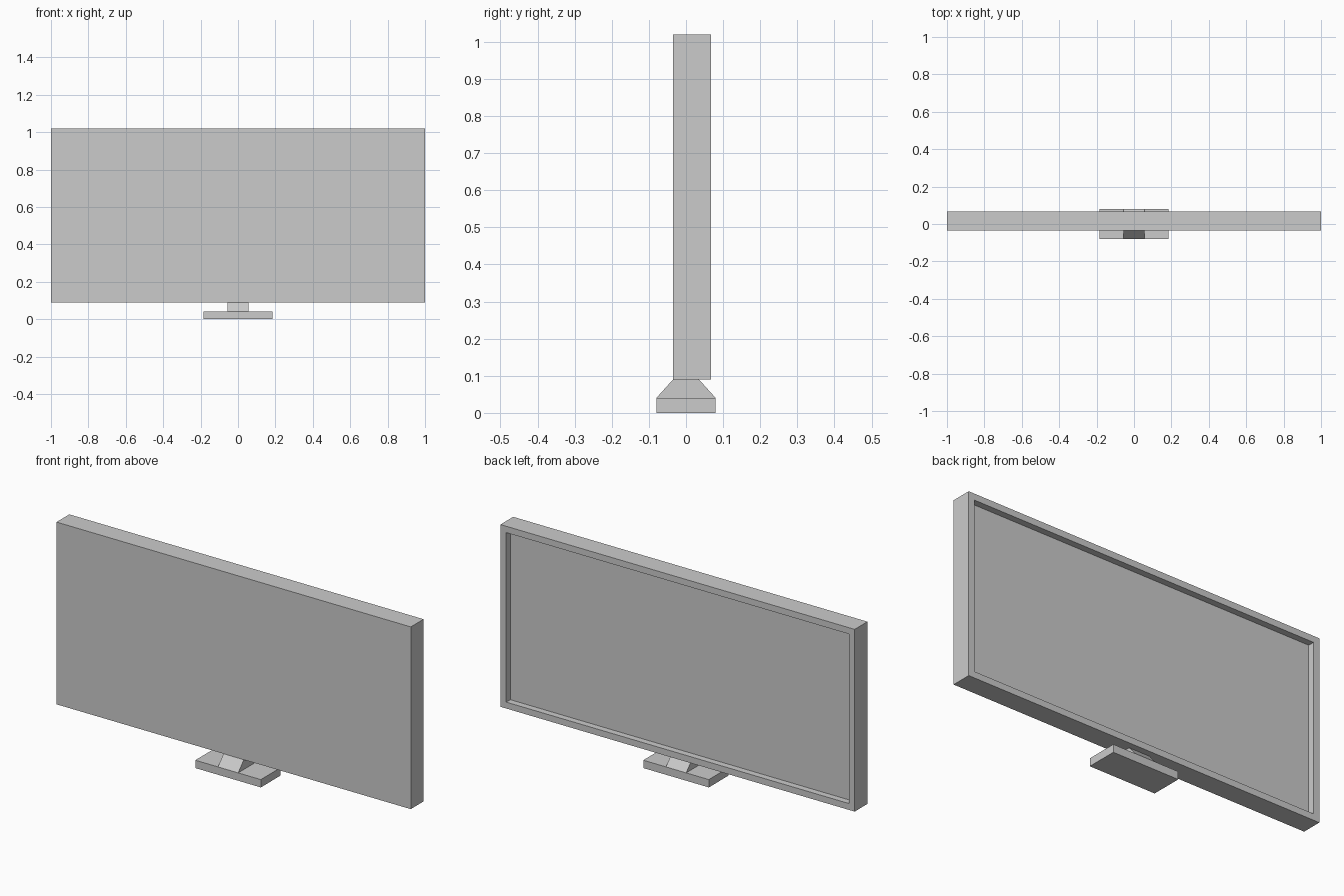
import bpy, bmesh
from mathutils import Vector

if "Cube" in bpy.data.objects:
    bpy.data.objects.remove(bpy.data.objects["Cube"])


def frustum(name, z0, z1, bottom, top):
    """Four-sided block; bottom and top are (x0, x1, y0, y1)."""
    bm = bmesh.new()
    rings = []
    for z, (x0, x1, y0, y1) in ((z0, bottom), (z1, top)):
        rings.append([bm.verts.new((x, y, z)) for x, y in
                      ((x0, y0), (x1, y0), (x1, y1), (x0, y1))])
    low, high = rings
    bm.faces.new(low[::-1])
    bm.faces.new(high)
    for i in range(4):
        j = (i + 1) % 4
        bm.faces.new((low[i], low[j], high[j], high[i]))
    mesh = bpy.data.meshes.new(name)
    bm.to_mesh(mesh)
    bm.free()
    obj = bpy.data.objects.new(name, mesh)
    bpy.context.collection.objects.link(obj)
    return obj


# Foot plate
foot = (-0.185, 0.185, -0.08, 0.08)
frustum("foot_plate", 0.0, 0.04, foot, foot)

# Neck tapering from the plate's depth to the screen's depth
frustum("neck", 0.04, 0.09, (-0.057, 0.057, -0.08, 0.08),
        (-0.057, 0.057, -0.035, 0.035))

# Screen body with a raised rim around a recessed panel on the +y side
body = (-1.0, 1.0, -0.035, 0.068)
screen = frustum("screen", 0.09, 1.02, body, body)
bm = bmesh.new()
bm.from_mesh(screen.data)
bm.normal_update()
panel = max(bm.faces, key=lambda f: f.normal.y)
bmesh.ops.inset_region(bm, faces=[panel], thickness=0.046)
# Second inset ring forms the recess wall
bmesh.ops.inset_region(bm, faces=[panel], thickness=0.0, depth=0.0)
bmesh.ops.translate(bm, verts=panel.verts, vec=Vector((0, -0.033, 0)))
bm.normal_update()
bm.to_mesh(screen.data)
bm.free()
